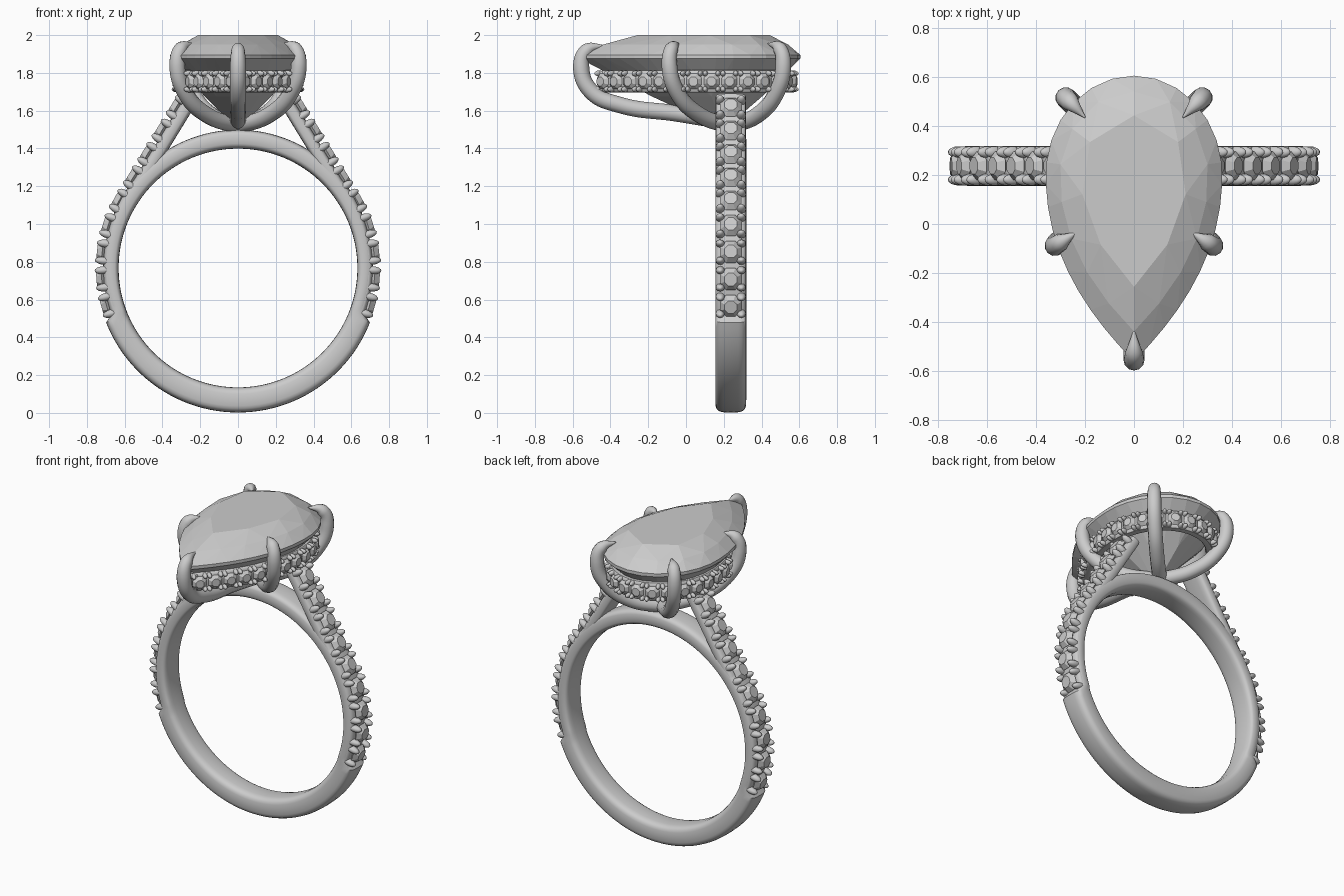
import bpy, bmesh
from math import sin, cos, pi, radians
from mathutils import Vector, Matrix

if "Cube" in bpy.data.objects:
    bpy.data.objects.remove(bpy.data.objects["Cube"])

grey = bpy.data.materials.new("pale_grey")
grey.use_nodes = True
grey.diffuse_color = (0.6, 0.6, 0.6, 1)
grey.node_tree.nodes["Principled BSDF"].inputs["Base Color"].default_value = grey.diffuse_color

RING_Y, HOLE_Z, HOLE_R = 0.237, 0.767, 0.632
STONE_R = 0.73          # radius of the stone line on the shank
BEND = radians(31.5)    # where the shoulders leave the circle
START = radians(-16)    # first shank stone
Y = Vector((0, 1, 0))
Z = Vector((0, 0, 1))


def finish(bm, name, smooth=None):
    bmesh.ops.recalc_face_normals(bm, faces=bm.faces)
    mesh = bpy.data.meshes.new(name)
    bm.to_mesh(mesh)
    bm.free()
    obj = bpy.data.objects.new(name, mesh)
    bpy.context.collection.objects.link(obj)
    mesh.materials.append(grey)
    if smooth:
        bpy.ops.object.select_all(action='DESELECT')
        obj.select_set(True)
        bpy.context.view_layer.objects.active = obj
        bpy.ops.object.shade_smooth_by_angle(angle=radians(smooth))
    return obj


def loft(bm, rings, closed):
    rows = [[bm.verts.new(p) for p in ring] for ring in rings]
    n = len(rows[0])
    for i in range(len(rows) if closed else len(rows) - 1):
        a, b = rows[i], rows[(i + 1) % len(rows)]
        for j in range(n):
            k = (j + 1) % n
            bm.faces.new((a[j], a[k], b[k], b[j]))
    if not closed:
        bm.faces.new(rows[0])
        bm.faces.new(rows[-1])


def section(center, u, v, hu, hv, n=24, power=0.55):
    # rounded rectangle spanned by the axes u and v
    pts = []
    for i in range(n):
        c, s = cos(2 * pi * i / n), sin(2 * pi * i / n)
        cu = abs(c) ** power * (1 if c > 0 else -1)
        sv = abs(s) ** power * (1 if s > 0 else -1)
        pts.append(center + u * hu * cu + v * hv * sv)
    return pts


# Shank: full band, thicker at the base, stepped down below the stones
bm = bmesh.new()
rings = []
for i in range(128):
    a = 2 * pi * i / 128
    out = 0.75 - 0.015 * sin(a) if sin(a) < -0.38 else 0.708 + 0.024 * max(sin(a), 0)
    n = Vector((cos(a), 0, sin(a)))
    mid = Vector((0, RING_Y, HOLE_Z)) + n * (out + HOLE_R) / 2
    rings.append(section(mid, n, Y, (out - HOLE_R) / 2, 0.082))
loft(bm, rings, True)
finish(bm, "shank", 40)


def shoulder(s, r, side):
    # point and outward direction at length s along the stone line
    a = min(START + s / STONE_R, BEND)
    run = max(0, s - (BEND - START) * STONE_R)
    n = Vector((side * cos(a), 0, sin(a)))
    t = Vector((-side * sin(a), 0, cos(a)))
    return Vector((0, RING_Y, HOLE_Z)) + n * r + t * run, n, t


# Shoulders: follow the circle, then run straight up to the halo
for side, label in ((1, "left"), (-1, "right")):
    bm = bmesh.new()
    rings = []
    for i in range(40):
        p, n, t = shoulder(-0.07 + 1.32 * i / 39, 0.678, side)
        rings.append(section(p, n, Y, 0.036, 0.08))
    loft(bm, rings, False)
    finish(bm, label + "_shoulder", 40)


def frame(p, u, v, n):
    m = Matrix((u, v, n)).transposed().to_4x4()
    m.translation = p
    return m


def add_stone(bm, m, r):
    # small round cut: crown, flat table and pointed underside
    for z, low, high, depth in ((0.22, 1.0, 0.58, 0.44), (-0.35, 0.1, 1.0, 0.7)):
        bmesh.ops.create_cone(bm, cap_ends=True, segments=8, radius1=low * r, radius2=high * r,
                              depth=depth * r,
                              matrix=m @ Matrix.Translation((0, 0, z * r)) @ Matrix.Rotation(pi / 8, 4, 'Z'))


def add_beads(bm, m, du, dv, r, tall):
    # four rounded claws at the corners of a stone
    for su in (1, -1):
        for sv in (1, -1):
            bmesh.ops.create_uvsphere(bm, u_segments=12, v_segments=8, radius=1,
                                      matrix=m @ Matrix.Translation((su * du, sv * dv, 0))
                                      @ Matrix.Diagonal((r, r * 1.15, tall, 1)))


# Shank stones and claws
stones, beads = bmesh.new(), bmesh.new()
for side in (1, -1):
    for i in range(9):
        p, n, t = shoulder(0.145 * i, 0.724, side)
        add_stone(stones, frame(p, t, Y, n), 0.063)
        add_beads(beads, frame(p - n * 0.012, t, Y, n), 0.046, 0.056, 0.021, 0.046)
finish(stones, "shank_stones")
finish(beads, "shank_claws", 60)


def pear(count, inset=0.0, scale=1.0):
    # evenly spaced pear outline, starting at the front tip
    width, top, tip, wide = 0.36 - inset, 0.605 - inset, -0.56 + 2.5 * inset, 0.2
    half = []
    for i in range(201):
        w = i / 200
        x = width * (1 - (1 - w) ** 2.1)
        half.append(Vector((x, tip + (wide - tip) * w, 0)))
    for i in range(1, 201):
        a = pi / 2 * i / 200
        half.append(Vector((width * cos(a), wide + (top - wide) * sin(a), 0)))
    loop = half + [Vector((-p.x, p.y, 0)) for p in reversed(half[1:-1])]
    loop.append(loop[0].copy())
    total = sum((b - a).length for a, b in zip(loop, loop[1:]))
    pts, run, k = [], 0.0, 0
    for a, b in zip(loop, loop[1:]):
        step = (b - a).length
        while k < count and run + step >= total * k / count:
            pts.append(a.lerp(b, (total * k / count - run) / step))
            k += 1
        run += step
    focus = Vector((0, wide, 0))
    return [focus + (p - focus) * scale for p in pts]


# Main gem: hull of table, crown, girdle and pavilion levels
bm = bmesh.new()
for count, scale, z in ((8, 0.6, 2.0), (16, 0.84, 1.95), (32, 1.0, 1.895), (32, 1.0, 1.875),
                        (8, 0.5, 1.675)):
    for p in pear(count, 0, scale):
        bm.verts.new(p + Z * z)
bm.verts.new((0, 0.2, 1.5))
bmesh.ops.convex_hull(bm, input=bm.verts)
bmesh.ops.dissolve_limit(bm, angle_limit=radians(1), verts=bm.verts, edges=bm.edges)
finish(bm, "main_gem")

# Halo band under the gem
bm = bmesh.new()
outer, inner = pear(96, 0.038), pear(96, 0.09)
rings = []
for o, i in zip(outer, inner):
    mid = (o + i) / 2 + Z * 1.755
    rings.append(section(mid, (o - i) / 2, Z, 1, 0.06, 16, 0.4))
loft(bm, rings, True)
finish(bm, "halo_band", 40)

# Halo stones and claws, facing outward
stones, beads = bmesh.new(), bmesh.new()
COUNT = 28
spots = pear(COUNT * 2, 0.034)
for i in range(1, COUNT * 2, 2):
    p = spots[i] + Z * 1.755
    t = (spots[(i + 1) % len(spots)] - spots[i - 1]).normalized()
    n = t.cross(Z)
    add_stone(stones, frame(p, t, Z, n), 0.045)
    add_beads(beads, frame(p - n * 0.008, t, Z, n), 0.034, 0.042, 0.014, 0.032)
finish(stones, "halo_stones")
finish(beads, "halo_claws", 60)


def prong(name, pts):
    # round wire thinning to a point over the gem
    curve = bpy.data.curves.new(name, 'CURVE')
    curve.dimensions = '3D'
    curve.bevel_depth = 0.043
    curve.bevel_resolution = 4
    curve.resolution_u = 8
    curve.use_fill_caps = True
    spline = curve.splines.new('BEZIER')
    spline.bezier_points.add(len(pts) - 1)
    sizes = [1] * (len(pts) - 3) + [1, 0.85, 0.08]
    for bp, p, size in zip(spline.bezier_points, pts, sizes):
        bp.co = p
        bp.radius = size
        bp.handle_left_type = bp.handle_right_type = 'AUTO'
    obj = bpy.data.objects.new(name, curve)
    bpy.context.collection.objects.link(obj)
    curve.materials.append(grey)
    bpy.ops.object.select_all(action='DESELECT')
    obj.select_set(True)
    bpy.context.view_layer.objects.active = obj
    bpy.ops.object.convert(target='MESH')
    bpy.ops.object.shade_smooth_by_angle(angle=radians(60))


# Prongs: four paired around the gem and one at the front tip
base = Vector((0, RING_Y, 0))
for side, label in ((1, "left"), (-1, "right")):
    for place, ox, oy, tx, ty in (("side", 0.322, -0.088, 0.235, -0.035),
                                  ("back", 0.278, 0.515, 0.2, 0.435)):
        out, tip = Vector((side * ox, oy, 0)), Vector((side * tx, ty, 0))
        prong(label + "_" + place + "_prong",
              [base.lerp(out, s) + Z * z for s, z in
               ((0, 1.52), (0.5, 1.575), (0.86, 1.69), (1, 1.84))]
              + [out.lerp(tip, 0.25) + Z * 1.93, tip + Z * 1.955])
prong("front_prong", [Vector((0, y, z)) for y, z in
                      ((0.22, 1.54), (-0.05, 1.585), (-0.35, 1.63), (-0.5, 1.7),
                       (-0.555, 1.83), (-0.525, 1.92), (-0.435, 1.945))])
